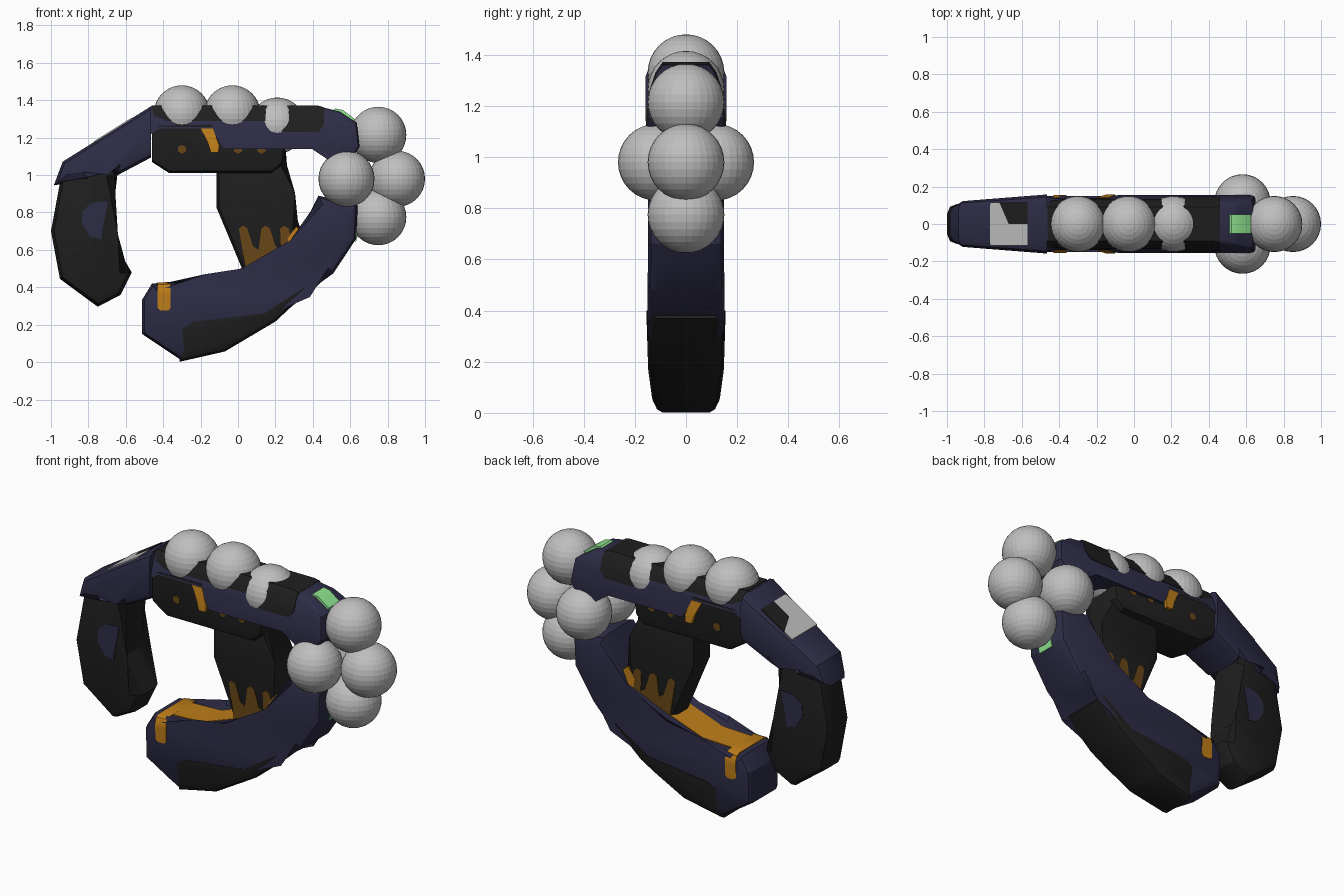
import bpy, bmesh, math


def material(name, r, g, b):
    m = bpy.data.materials.new(name)
    m.diffuse_color = (r, g, b, 1)
    return m


NAVY = material("navy shell", 0.027, 0.026, 0.064)
DARK = material("charcoal", 0.0135, 0.0135, 0.0135)
GREY = material("light grey", 0.52, 0.52, 0.52)
ORANGE = material("orange", 0.52, 0.21, 0.01)
BROWN = material("dark orange", 0.14, 0.062, 0.008)
GREEN = material("green light", 0.28, 0.78, 0.28)

# Half-width against height: arched rail and rounded jaw
RAIL = [(1.14, 0.155), (1.20, 0.148), (1.27, 0.136), (1.33, 0.116), (1.371, 0.088)]
JAW = [(0.02, 0.12), (0.06, 0.13), (0.17, 0.145), (0.36, 0.151), (0.62, 0.149)]


def width_at(section, z):
    if z <= section[0][0]:
        return section[0][1]
    for (z0, w0), (z1, w1) in zip(section, section[1:]):
        if z <= z1:
            return w0 + (w1 - w0) * (z - z0) / (z1 - z0)
    return section[-1][1]


def finish(bm, name, mat, smooth=True):
    bmesh.ops.recalc_face_normals(bm, faces=bm.faces)
    me = bpy.data.meshes.new(name)
    bm.to_mesh(me)
    bm.free()
    me.materials.append(mat)
    ob = bpy.data.objects.new(name, me)
    bpy.context.collection.objects.link(ob)
    if smooth:
        bpy.ops.object.select_all(action='DESELECT')
        ob.select_set(True)
        bpy.context.view_layer.objects.active = ob
        bpy.ops.object.shade_smooth_by_angle(angle=math.radians(28))
    return ob


def prism(name, pts, w, mat, bevel=0.0, n_bevel=None, taper=None, y0=None, section=None):
    """Side profile (x, z) spanning y = -w..w; the first n_bevel edges are rounded.
    With a section, w is the extra width added to the section's half-width."""
    base = 0.15 if section else w
    bm = bmesh.new()
    a = [bm.verts.new((x, -base if y0 is None else y0, z)) for x, z in pts]
    b = [bm.verts.new((x, base, z)) for x, z in pts]
    n = len(pts)
    bm.faces.new(a)
    bm.faces.new(b[::-1])
    for i in range(n):
        j = (i + 1) % n
        bm.faces.new((a[i], b[i], b[j], a[j]))
    if bevel:
        rim = [bm.edges.get((s[i], s[(i + 1) % n]))
               for i in range(n if n_bevel is None else n_bevel) for s in (a, b)]
        bmesh.ops.bevel(bm, geom=rim, offset=bevel, segments=2, profile=0.5,
                        affect='EDGES', clamp_overlap=False)
    if section:
        for z, _ in section:
            bmesh.ops.bisect_plane(bm, geom=bm.verts[:] + bm.edges[:] + bm.faces[:],
                                   plane_co=(0, 0, z), plane_no=(0, 0, 1))
        for v in bm.verts:
            v.co.y *= (width_at(section, v.co.z) + w) / base
    if taper:
        for v in bm.verts:
            v.co.y *= taper(v.co)
    return finish(bm, name, mat)


def ball(name, x, y, z):
    bm = bmesh.new()
    bmesh.ops.create_uvsphere(bm, u_segments=32, v_segments=16, radius=0.15)
    ob = finish(bm, name, GREY, False)
    ob.location = (x, y, z)


# Upper frame: straight rail and tapered rear section
prism("upper_rail", [(0.437, 1.366), (0.544, 1.34), (0.635, 1.28), (0.65, 1.15), (0.60, 1.08),
                     (0.48, 1.083), (0.395, 1.14), (-0.08, 1.14), (-0.10, 1.17), (-0.14, 1.25),
                     (-0.42, 1.25), (-0.47, 1.215), (-0.47, 1.366)],
      0, NAVY, 0.02, 4, section=RAIL)
prism("rear_shell", [(-0.465, 1.094), (-0.643, 1.0), (-0.675, 1.04), (-0.75, 1.056),
                     (-0.80, 0.976), (-0.985, 0.945), (-0.937, 1.072), (-0.465, 1.368)],
      0.158, NAVY, 0.045, 7,
      lambda c: 1 - 0.5 * max(0, -0.465 - c.x) - 3.5 * max(0, -0.93 - c.x))

# Dark cover wrapped over the rail
prism("rail_cover", [(0.46, 1.27), (0.46, 1.362), (0.43, 1.371), (-0.462, 1.371), (-0.45, 1.32),
                     (-0.38, 1.29), (0.17, 1.29), (0.24, 1.23), (0.43, 1.23)],
      0.004, DARK, section=RAIL)

# Dark block under the rail with orange details
prism("under_block", [(-0.46, 1.07), (-0.37, 1.012), (0.18, 1.012), (0.24, 1.06), (0.255, 1.16),
                      (-0.1, 1.2), (-0.14, 1.27), (-0.42, 1.265), (-0.46, 1.23)],
      0.138, DARK, 0.03, 4)
prism("rail_stripe", [(-0.20, 1.25), (-0.135, 1.25), (-0.10, 1.16), (-0.105, 1.12),
                      (-0.145, 1.12), (-0.16, 1.17)], 0.002, ORANGE, section=RAIL)
for k, dx in enumerate((-0.30, 0.0, 0.125)):
    prism(f"block_stud_{k}", [(dx + 0.024 * math.cos(math.pi * i / 3 + 0.52),
                               1.138 + 0.024 * math.sin(math.pi * i / 3 + 0.52))
                              for i in range(6)], 0.143, BROWN)

# Rear grip with navy side patch
prism("rear_grip", [(-0.95, 0.97), (-1.0, 0.70), (-0.952, 0.445), (-0.75, 0.296), (-0.627, 0.36),
                    (-0.568, 0.48), (-0.70, 0.67), (-0.645, 1.0), (-0.67, 1.08), (-0.85, 1.08)],
      0.108, DARK, 0.055)
for s in (-1, 1):
    prism("grip_patch", [(-0.695, 0.86), (-0.78, 0.853), (-0.83, 0.81), (-0.835, 0.74),
                         (-0.79, 0.67), (-0.725, 0.655), (-0.73, 0.68)],
          s * 0.111, NAVY, y0=s * 0.103)

# Lower jaw and its dark underside
prism("lower_jaw", [(0.43, 0.89), (0.64, 0.84), (0.632, 0.66), (0.51, 0.475), (0.36, 0.38),
                    (0.20, 0.225), (-0.07, 0.068), (-0.31, 0.015), (-0.512, 0.15),
                    (-0.512, 0.335), (-0.46, 0.42), (-0.17, 0.43), (0.02, 0.50), (0.31, 0.62)],
      0, NAVY, 0.04, section=JAW)
prism("jaw_pad", [(-0.325, 0.16), (-0.312, 0.002), (-0.07, 0.057), (0.20, 0.217), (0.365, 0.37),
                  (0.355, 0.40), (0.14, 0.26), (-0.24, 0.215)],
      0.003, DARK, 0.036, 4, section=JAW)

# Orange channel on top of the jaw and strap down both sides
prism("jaw_channel", [(-0.43, 0.40), (-0.43, 0.425), (-0.17, 0.435), (0.02, 0.503),
                      (0.08, 0.525), (0.08, 0.48), (0.02, 0.46)], 0.09, ORANGE)
prism("jaw_strap", [(-0.43, 0.426), (-0.36, 0.428), (-0.36, 0.29), (-0.375, 0.275),
                    (-0.415, 0.275), (-0.43, 0.29)], 0.003, ORANGE, 0.038, 1, section=JAW)

# Centre handle with flame pattern
prism("centre_handle", [(-0.115, 1.12), (-0.115, 0.826), (0.03, 0.48), (0.31, 0.58),
                        (0.34, 0.695), (0.26, 0.896), (0.256, 1.13)], 0.09, DARK, 0.045)
flame = [(0.04, 0.50)]
for x in (0.005, 0.125, 0.225):
    flame += [(x, 0.715), (x + 0.022, 0.73), (x + 0.045, 0.715), (x + 0.075, 0.62), (x + 0.105, 0.60)]
flame[-1] = (0.31, 0.60)
for s in (-1, 1):
    prism("handle_flames", flame, s * 0.093, BROWN, y0=s * 0.085)
prism("handle_heel", [(0.31, 0.725), (0.343, 0.70), (0.32, 0.60), (0.28, 0.60), (0.265, 0.66)],
      0.094, ORANGE)

# Green lights on the outer corners
prism("upper_light", [(0.50, 1.34), (0.52, 1.356), (0.56, 1.348), (0.625, 1.30), (0.62, 1.27)],
      0.052, GREEN)
prism("lower_light", [(0.60, 0.76), (0.643, 0.76), (0.639, 0.67), (0.631, 0.645), (0.60, 0.65)],
      0.052, GREEN)


# Sloped two-tone plate on the rear shell
def sloped_plate(name, pts, mat):
    bm = bmesh.new()
    low, top = [[bm.verts.new((x, y, 1.072 + (x + 0.937) * 0.627 + h)) for x, y in pts]
                for h in (-0.004, 0.004)]
    bm.faces.new(low[::-1])
    bm.faces.new(top)
    for i in range(len(pts)):
        j = (i + 1) % len(pts)
        bm.faces.new((low[i], low[j], top[j], top[i]))
    finish(bm, name, mat, False)


sloped_plate("sight_plate_light", [(-0.77, -0.115), (-0.57, -0.115), (-0.57, 0), (-0.67, 0),
                                   (-0.72, 0.115), (-0.77, 0.115)], GREY)
sloped_plate("sight_plate_dark", [(-0.72, 0.115), (-0.67, 0), (-0.57, 0), (-0.57, 0.115)], DARK)

# Grey balls on the rail and in the front cluster
for i, (x, z) in enumerate([(-0.30, 1.33), (-0.03, 1.33), (0.21, 1.265)]):
    ball(f"rail_ball_{i}", x, 0, z)
for i, (x, y, z) in enumerate([(0.75, 0, 1.215), (0.85, 0, 0.98), (0.75, 0, 0.775),
                               (0.58, -0.116, 0.98), (0.58, 0.116, 0.98)]):
    ball(f"cluster_ball_{i}", x, y, z)
